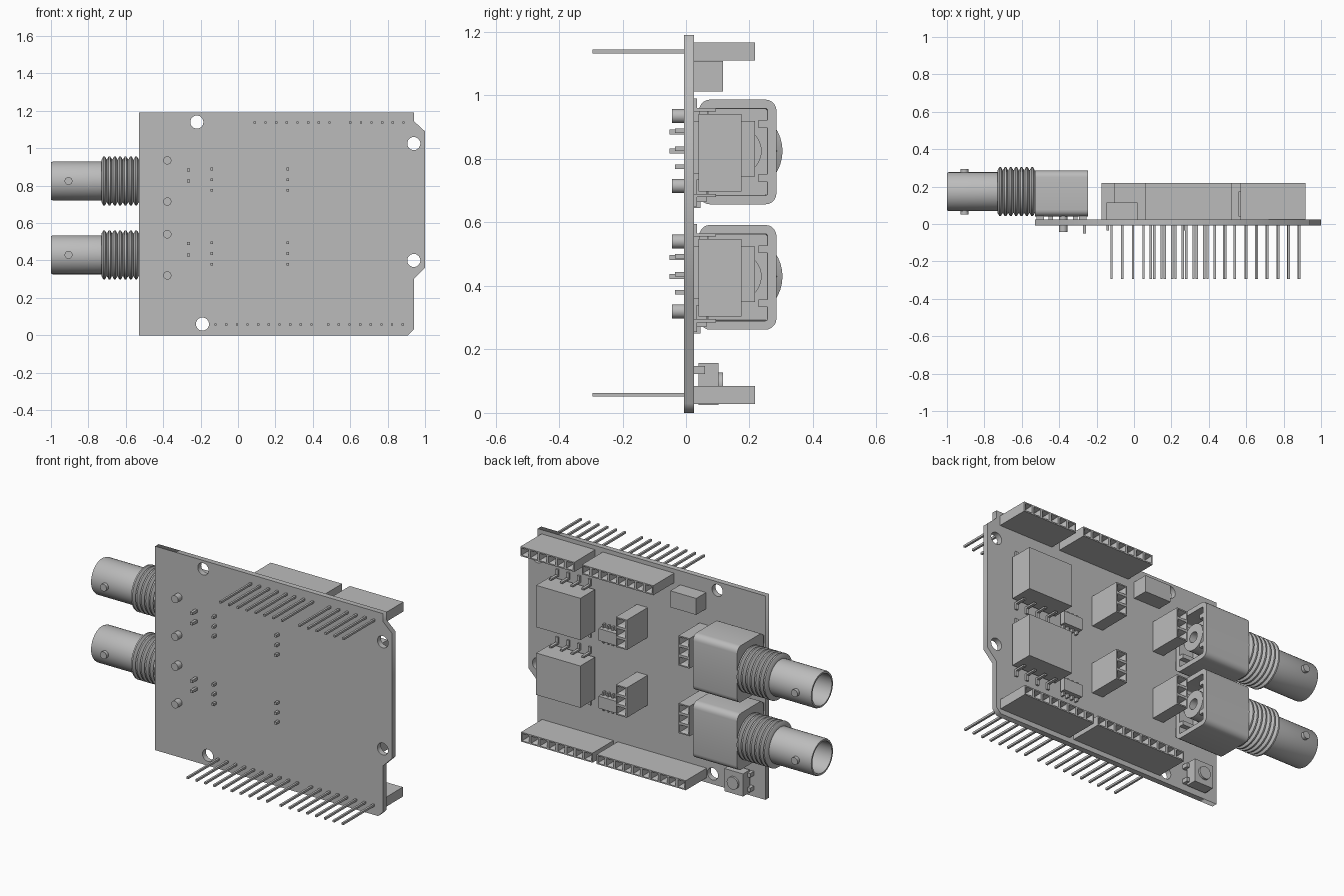
import bpy, bmesh, math
from mathutils import Vector, Matrix

if "Cube" in bpy.data.objects:
    bpy.data.objects.remove(bpy.data.objects["Cube"], do_unlink=True)

grey = bpy.data.materials.new("plain grey")
grey.use_nodes = True
grey.diffuse_color = (0.5, 0.5, 0.5, 1)
grey.node_tree.nodes["Principled BSDF"].inputs["Base Color"].default_value = (0.5, 0.5, 0.5, 1)

BACK = 0.025            # rear surface of the board
PITCH = 0.057           # pin spacing
ROWS = (0.825, 0.43)    # heights of the two channels


def finish(name, bm, smooth=False):
    bmesh.ops.recalc_face_normals(bm, faces=bm.faces[:])
    mesh = bpy.data.meshes.new(name)
    bm.to_mesh(mesh)
    bm.free()
    mesh.materials.append(grey)
    obj = bpy.data.objects.new(name, mesh)
    bpy.context.collection.objects.link(obj)
    if smooth:
        bpy.ops.object.select_all(action="DESELECT")
        obj.select_set(True)
        bpy.context.view_layer.objects.active = obj
        bpy.ops.object.shade_smooth_by_angle(angle=math.radians(35))
    return obj


def add_box(bm, x, y, z):
    size = Vector((x[1] - x[0], y[1] - y[0], z[1] - z[0]))
    mid = Vector((x[0] + x[1], y[0] + y[1], z[0] + z[1])) / 2
    bmesh.ops.create_cube(bm, size=1, matrix=Matrix.Translation(mid) @ Matrix.Diagonal(size).to_4x4())


def boxes(name, parts):
    bm = bmesh.new()
    for part in parts:
        add_box(bm, *part)
    return finish(name, bm)


def around(c, r):
    return (c - r, c + r)


def add_rod(bm, x, y, z, r):
    """Round rod along y."""
    place = Matrix.Translation((x, sum(y) / 2, z)) @ Matrix.Rotation(math.pi / 2, 4, "X")
    bmesh.ops.create_cone(bm, cap_ends=True, segments=24, radius1=r, radius2=r,
                          depth=y[1] - y[0], matrix=place)


def socket_strip(name, count, centre, length, width, upright=False):
    """Female header whose openings face +y."""
    axes = ((0, 1, 0), (0, 0, 1), (1, 0, 0)) if upright else ((1, 0, 0), (0, 0, 1), (0, -1, 0))
    place = Matrix.Translation((centre[0], 0.218, centre[1])) @ Matrix(axes).to_4x4()
    bm = bmesh.new()
    bmesh.ops.create_grid(bm, x_segments=count, y_segments=1, size=0.5,
                          matrix=place @ Matrix.Diagonal((length, width, 1, 1)))
    cells = bm.faces[:]
    rim = [e for e in bm.edges if e.is_boundary]
    walls = bmesh.ops.extrude_edge_only(bm, edges=rim)["geom"]
    for v in walls:
        if isinstance(v, bmesh.types.BMVert):
            v.co.y = BACK
    bmesh.ops.holes_fill(bm, edges=[e for e in bm.edges if e.is_boundary], sides=0)
    bmesh.ops.recalc_face_normals(bm, faces=bm.faces[:])
    bmesh.ops.inset_individual(bm, faces=cells, thickness=0.01)
    bmesh.ops.inset_individual(bm, faces=cells, thickness=0.007, depth=-0.02)
    bmesh.ops.inset_individual(bm, faces=cells, thickness=0.001, depth=-0.1)
    return finish(name, bm)


def lathe(name, profile, y, z):
    """Revolve (x, radius) points around an axis along x."""
    bm = bmesh.new()
    verts = [bm.verts.new((x, y + r, z)) for x, r in profile]
    edges = [bm.edges.new(pair) for pair in zip(verts, verts[1:])]
    bmesh.ops.spin(bm, geom=verts + edges, cent=(0, y, z), axis=(1, 0, 0),
                   angle=math.tau, steps=40)
    bmesh.ops.remove_doubles(bm, verts=bm.verts[:], dist=0.0002)
    return finish(name, bm, smooth=True)


# Circuit board: outline plus mounting holes, filled as a flat curve
outline = [(-0.53, 0), (0.91, 0), (0.94, 0.03), (0.94, 0.3), (1, 0.36),
           (1, 1.09), (0.94, 1.145), (0.94, 1.19), (-0.53, 1.19)]
holes = [(-0.22, 1.14), (0.94, 1.025), (0.94, 0.4), (-0.19, 0.06)]
loops = [outline]
for hx, hz in holes:
    loops.append([(hx + 0.035 * math.cos(math.tau * i / 24),
                   hz + 0.035 * math.sin(math.tau * i / 24)) for i in range(24)])
curve = bpy.data.curves.new("board_outline", "CURVE")
curve.dimensions = "2D"
curve.fill_mode = "BOTH"
curve.extrude = 0.016
for loop in loops:
    spline = curve.splines.new("POLY")
    spline.points.add(len(loop) - 1)
    for point, (px, pz) in zip(spline.points, loop):
        point.co = (px, pz, 0, 1)
    spline.use_cyclic_u = True
curve.materials.append(grey)
board = bpy.data.objects.new("circuit_board", curve)
board.rotation_euler.x = math.pi / 2
board.location.y = 0.009
bpy.context.collection.objects.link(board)
bpy.ops.object.select_all(action="DESELECT")
board.select_set(True)
bpy.context.view_layer.objects.active = board
bpy.ops.object.convert(target="MESH")

# Edge headers with their long pins: count, first pin x, pin height, body height
strips = {"upper_long_header": (8, 0.09, 1.138, 1.138),
          "upper_short_header": (6, 0.6, 1.138, 1.138),
          "lower_long_header": (10, -0.12, 0.057, 0.056),
          "lower_short_header": (8, 0.482, 0.057, 0.056)}
pins = []
for name, (count, first, pin_z, body_z) in strips.items():
    span = (count - 1) * PITCH
    socket_strip(name, count, (first + span / 2, body_z), span + 0.062, 0.056)
    for i in range(count):
        pins.append((around(first + i * PITCH, 0.006), (-0.295, BACK), around(pin_z, 0.006)))
boxes("header_pins", pins)

# Everything that repeats for the two channels
for label, zc in zip(("upper", "lower"), ROWS):
    # Three-way sockets and their solder tails
    tails = []
    for side, x in (("inner", 0.265), ("outer", -0.14)):
        socket_strip(f"{label}_{side}_socket", 3, (x, zc + 0.007), 0.175, 0.07, upright=True)
        for i in (-1, 0, 1):
            tails.append((around(x, 0.007), (-0.035, BACK), around(zc + 0.007 + i * PITCH, 0.007)))
    for dz in (0.06, 0):
        tails.append((around(-0.265, 0.008), (-0.052, 0.06), around(zc + dz, 0.008)))
    boxes(f"{label}_solder_tails", tails)

    # Converter block with four bent legs above and below
    boxes(f"{label}_converter", [((0.56, 0.845), (0.04, 0.175), around(zc - 0.005, 0.122))])
    legs = []
    for i in range(4):
        x = around(0.6 + i * 0.07, 0.008)
        for s in (-1, 1):
            edge, bend, toe = (zc - 0.005 + s * d for d in (0.115, 0.14, 0.17))
            legs.append((x, (BACK, 0.095), sorted((edge + s * 0.015, bend))))
            legs.append((x, (BACK, 0.035), sorted((bend, toe))))
    boxes(f"{label}_converter_legs", legs)

    # Small chip with its legs
    chip = [((0.4, 0.52), (0.033, 0.065), around(zc - 0.125, 0.035))]
    for i in range(4):
        chip.append((around(0.415 + i * 0.03, 0.005), (BACK, 0.045), around(zc - 0.125, 0.055)))
    boxes(f"{label}_small_chip", chip)

    # Connector housing: rounded block, hollow at the rear
    bm = bmesh.new()
    ring = []
    for k, (sy, sz) in enumerate(((1, 1), (-1, 1), (-1, -1), (1, -1))):
        for j in range(6):
            a = math.pi / 2 * (k + j / 5)
            ring.append(bm.verts.new((-0.53, 0.163 + sy * 0.087 + 0.035 * math.cos(a),
                                      zc - 0.003 + sz * 0.13 + 0.035 * math.sin(a))))
    front = bm.faces.new(ring)
    rear = bmesh.ops.extrude_face_region(bm, geom=[front], use_keep_orig=True)["geom"]
    for v in rear:
        if isinstance(v, bmesh.types.BMVert):
            v.co.x = -0.245
    cap = [f for f in rear if isinstance(f, bmesh.types.BMFace)]
    bmesh.ops.recalc_face_normals(bm, faces=bm.faces[:])
    bmesh.ops.inset_individual(bm, faces=cap, thickness=0.028)
    bmesh.ops.inset_individual(bm, faces=cap, thickness=0.002, depth=-0.09)
    finish(f"{label}_connector_housing", bm, smooth=True)

    # Rear insulator and ribs inside the hollow
    lathe(f"{label}_connector_insulator",
          [(-0.34, 0), (-0.34, 0.075), (-0.26, 0.075), (-0.26, 0.03), (-0.3, 0.03), (-0.3, 0)], 0.163, zc)
    ribs = [((-0.34, -0.245), around(0.163 + sy * 0.085, 0.02), around(zc + sz * 0.085, 0.012))
            for sy in (-1, 1) for sz in (-1, 1)]
    boxes(f"{label}_connector_ribs", ribs)

    # Mounting pegs and feet under the housing
    bm = bmesh.new()
    for s in (-1, 1):
        add_rod(bm, -0.378, (-0.044, 0.06), zc + s * 0.11, 0.022)
        for x in (-0.5, -0.275):
            add_box(bm, around(x, 0.02), (BACK, 0.06), around(zc + s * 0.11, 0.025))
    finish(f"{label}_connector_pegs", bm, smooth=True)

    # Threaded neck and hollow barrel
    turns = 7
    step = 0.2 / turns
    profile = [(-0.5, 0.11)]
    for i in range(turns):
        x = -0.53 - i * step
        profile += [(x, 0.113), (x - step * 0.35, 0.131), (x - step * 0.65, 0.131)]
    profile += [(-0.73, 0.113), (-0.73, 0.104), (-0.99, 0.104), (-1, 0.1),
                (-1, 0.09), (-0.62, 0.09), (-0.62, 0)]
    lathe(f"{label}_connector_barrel", profile, 0.173, zc)
    lathe(f"{label}_centre_contact",
          [(-0.62, 0.045), (-0.8, 0.045), (-0.8, 0.015), (-0.7, 0.015), (-0.7, 0)], 0.173, zc)

    # Locking lugs on opposite sides of the barrel
    bm = bmesh.new()
    add_rod(bm, -0.906, (0.051, 0.08), zc, 0.021)
    add_rod(bm, -0.906, (0.266, 0.295), zc, 0.021)
    finish(f"{label}_locking_lugs", bm, smooth=True)

# Plain component near the top edge
boxes("top_component", [((-0.147, 0.02), (BACK, 0.116), (1.012, 1.108))])

# Push button in the lower corner
boxes("button_base", [((-0.44, -0.32), (0.04, 0.103), (0.025, 0.157))]
      + [(around(x, 0.012), (BACK, 0.06), around(z, 0.012))
         for x in (-0.445, -0.315) for z in (0.05, 0.135)])
bm = bmesh.new()
add_rod(bm, -0.38, (0.1, 0.116), 0.091, 0.036)
finish("button_cap", bm, smooth=True)
